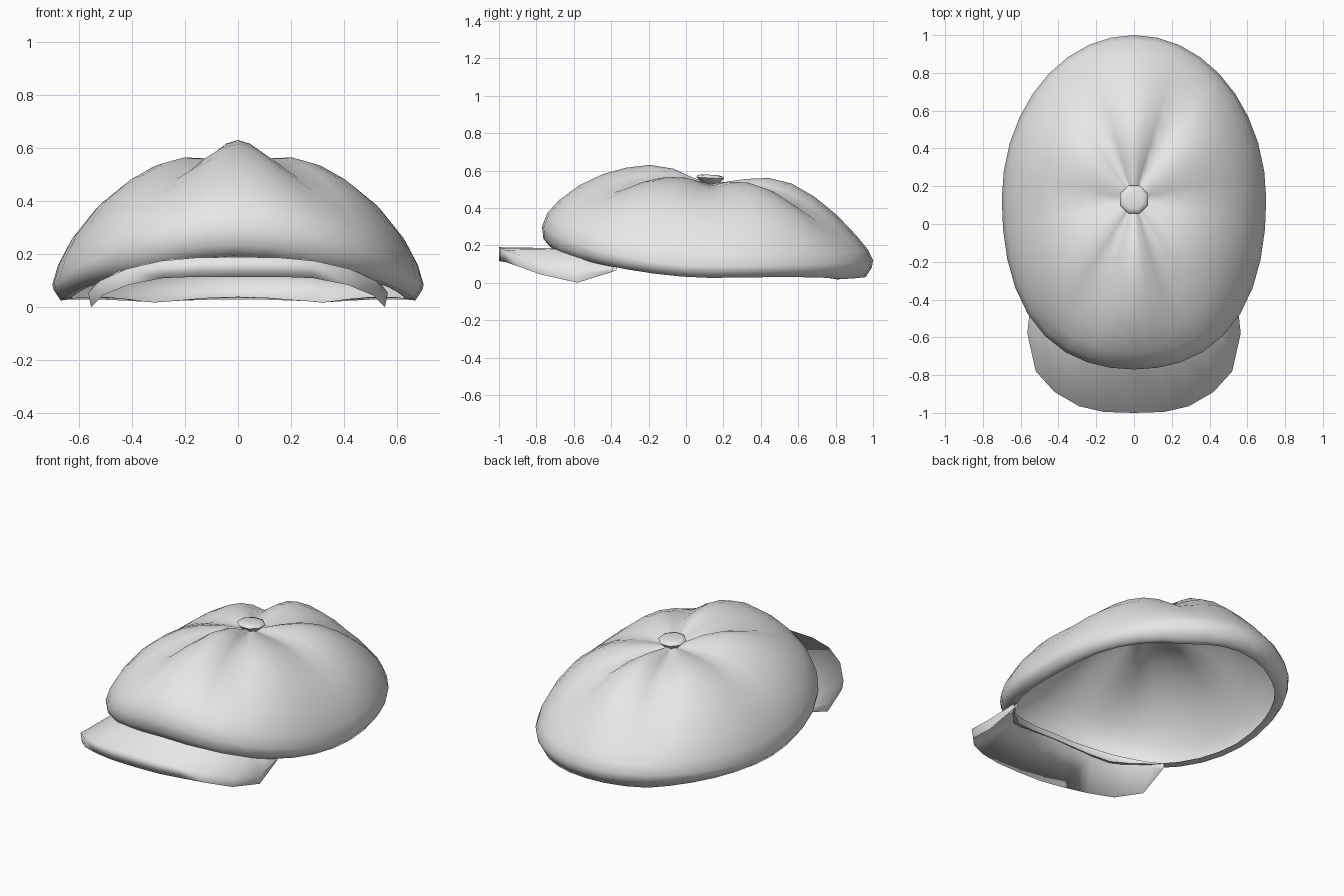
import bpy, bmesh, math

cube = bpy.data.objects.get("Cube")
if cube:
    bpy.data.objects.remove(cube, do_unlink=True)

# One plain grey cloth colour
cloth = bpy.data.materials.new("grey_cloth")
cloth.use_nodes = True
grey = (0.8, 0.8, 0.8, 1)
cloth.diffuse_color = grey
cloth.node_tree.nodes["Principled BSDF"].inputs["Base Color"].default_value = grey

MID_Y = 0.13


def loft(name, rings, closed, cap=False, sharp=50, wrap=False):
    """Skin a list of equal-length point rings into a smooth object."""
    bm = bmesh.new()
    rows = [[bm.verts.new(p) for p in ring] for ring in rings]
    n = len(rows[0])
    pairs = list(zip(rows, rows[1:]))
    if wrap:
        pairs.append((rows[-1], rows[0]))
    for a, b in pairs:
        for i in range(n if closed else n - 1):
            j = (i + 1) % n
            bm.faces.new((a[i], a[j], b[j], b[i]))
    if cap:
        bm.faces.new(rows[0])
        bm.faces.new(rows[-1])
    bmesh.ops.remove_doubles(bm, verts=bm.verts, dist=0.0005)
    bmesh.ops.recalc_face_normals(bm, faces=bm.faces)
    mesh = bpy.data.meshes.new(name)
    bm.to_mesh(mesh)
    bm.free()
    mesh.materials.append(cloth)
    obj = bpy.data.objects.new(name, mesh)
    bpy.context.collection.objects.link(obj)
    bpy.ops.object.select_all(action="DESELECT")
    obj.select_set(True)
    bpy.context.view_layer.objects.active = obj
    bpy.ops.object.shade_smooth_by_angle(angle=math.radians(sharp))


# Crown: radius fraction, then heights at the front, side and back
PROFILE = [
    (0.00, 0.53, 0.53, 0.53), (0.10, 0.56, 0.53, 0.54),
    (0.22, 0.61, 0.535, 0.555), (0.36, 0.63, 0.53, 0.56),
    (0.50, 0.615, 0.505, 0.53), (0.64, 0.58, 0.45, 0.46),
    (0.78, 0.52, 0.37, 0.36), (0.90, 0.44, 0.26, 0.25),
    (0.97, 0.37, 0.16, 0.175), (1.00, 0.30, 0.085, 0.12),
    (0.992, 0.235, 0.065, 0.08), (0.955, 0.195, 0.03, 0.03),
    (0.90, 0.185, 0.04, 0.04),
]


def crown_point(row, angle):
    r, front, side, back = row
    c, s = math.cos(angle), math.sin(angle)
    end = front if s < 0 else back
    z = end * s * s + side * c * c
    # Six seams pinch the cloth between puffed panels, softer at the two sides
    pinch = (1 - abs(math.sin(3 * angle))) * (0.03 + 0.055 * s * s)
    z -= pinch * math.sin(math.pi * min(r, 1))
    fuller = 1 + (0.05 * math.sin(2 * angle) ** 2 if s < 0 else 0)
    depth = 0.90 if s < 0 else 0.87
    return (0.70 * r * c * fuller, MID_Y + depth * r * s * fuller, z)


SEGMENTS = 36
loft("crown", [[crown_point(row, math.tau * i / SEGMENTS) for i in range(SEGMENTS)]
               for row in PROFILE], closed=True, sharp=80)

# Button: eight-sided lathe, tipped slightly back
BUTTON = [(0.03, 0.515), (0.08, 0.56), (0.076, 0.57), (0.05, 0.577)]


def button_point(r, z, i):
    angle = math.tau * (i + 0.5) / 8
    y = r * math.sin(angle)
    return (r * math.cos(angle), MID_Y + y, z - 0.06 * y)


loft("button", [[button_point(r, z, i) for i in range(8)] for r, z in BUTTON],
     closed=True, cap=True, sharp=60)

# Brim: half edges from the middle to one end, mirrored
OUTER = [(0, -1.0, 0.19, 0.115), (0.16, -0.995, 0.187, 0.115),
         (0.29, -0.965, 0.175, 0.11), (0.42, -0.89, 0.145, 0.085),
         (0.52, -0.78, 0.10, 0.045), (0.565, -0.58, 0.055, 0.0),
         (0.545, -0.39, 0.08, 0.06)]
INNER = [(0, -0.70, 0.185), (0.13, -0.695, 0.185), (0.25, -0.665, 0.18),
         (0.36, -0.61, 0.16), (0.45, -0.53, 0.135), (0.51, -0.45, 0.105),
         (0.54, -0.38, 0.085)]


def mirrored(half):
    return [(-x, y, z) for x, y, z in reversed(half[1:])] + half


top_edge = [(x, y, t) for x, y, t, b in OUTER]
low_edge = [(x * 0.98, y, b) for x, y, t, b in OUTER]
under = [(x * 0.98, y * 0.98, z - 0.02) for x, y, z in INNER]
# The inner edge turns up into a band tucked inside the crown, fading at the ends
band = [(x * 0.98, y * 0.98, z + 0.04 - 0.06 * x) for x, y, z in INNER]
loft("brim", [mirrored(e) for e in (band, INNER, top_edge, low_edge, under)],
     closed=False, sharp=100, wrap=True)
